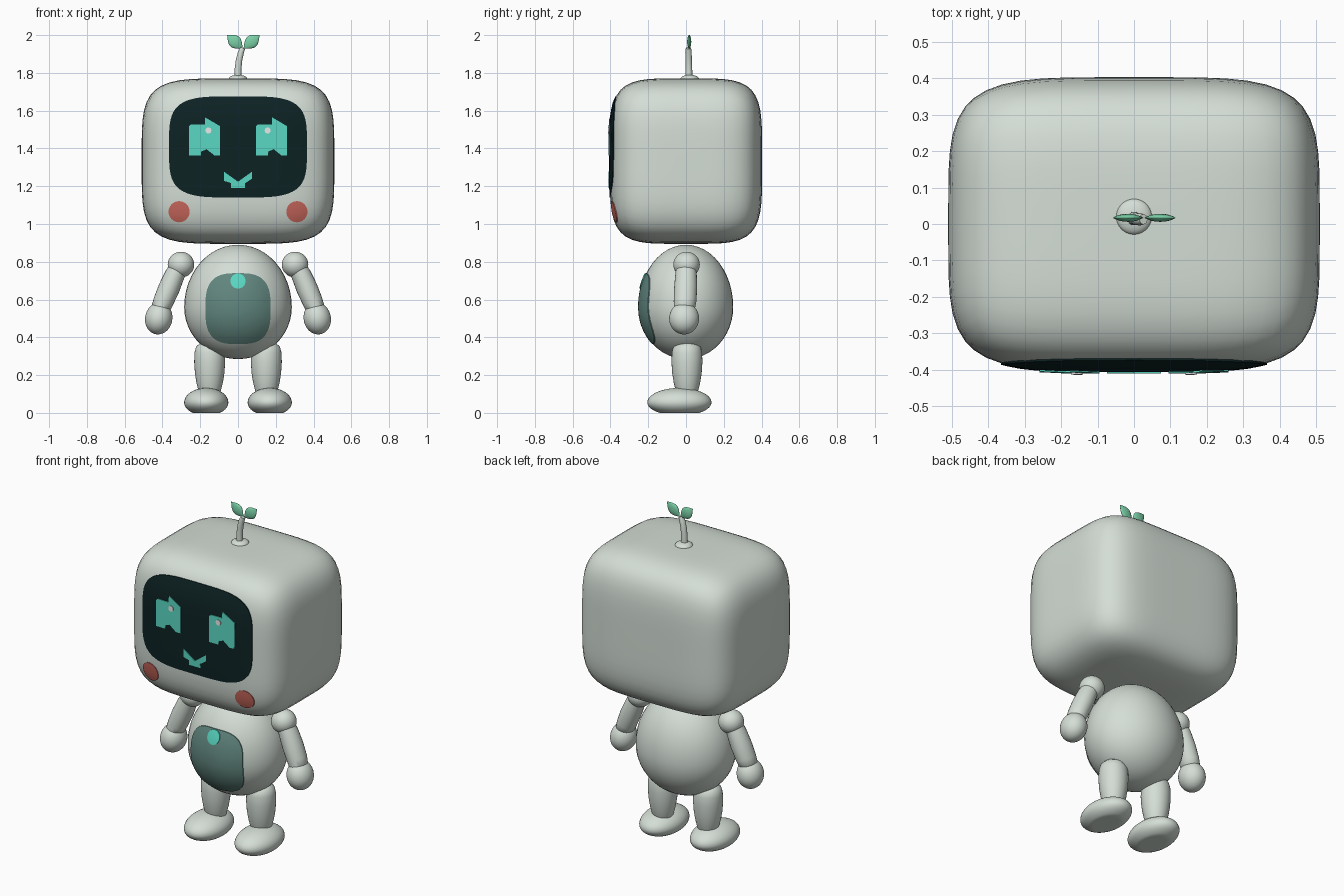
import bpy, bmesh
from math import sin, cos, pi, copysign
from mathutils import Vector

if "Cube" in bpy.data.objects:
    bpy.data.objects.remove(bpy.data.objects["Cube"])


def material(name, *rgb):
    m = bpy.data.materials.new(name)
    m.use_nodes = True
    m.diffuse_color = (*rgb, 1)
    m.node_tree.nodes["Principled BSDF"].inputs["Base Color"].default_value = (*rgb, 1)
    return m


shell = material("pale grey shell", .66, .73, .67)
glass = material("dark screen", .004, .016, .017)
glow = material("turquoise glow", .10, .68, .54)
blush = material("coral blush", .60, .14, .11)
slate = material("slate green panel", .12, .24, .21)
leaf_green = material("leaf green", .20, .64, .39)
white = material("white glint", .8, .8, .8)


def finish(name, bm, mat):
    me = bpy.data.meshes.new(name)
    bmesh.ops.recalc_face_normals(bm, faces=bm.faces)
    bm.to_mesh(me)
    bm.free()
    me.materials.append(mat)
    ob = bpy.data.objects.new(name, me)
    bpy.context.collection.objects.link(ob)
    bpy.ops.object.select_all(action='DESELECT')
    ob.select_set(True)
    bpy.context.view_layer.objects.active = ob
    bpy.ops.object.shade_smooth_by_angle(angle=pi / 4)
    return ob


def bridge(bm, rings):
    for a, b in zip(rings, rings[1:]):
        for i in range(len(a)):
            j = (i + 1) % len(a)
            bm.faces.new((a[i], a[j], b[j], b[i]))


def blob(name, centre, rx, ry, up, down, mat=shell, floor=None):
    """Ellipsoid with separate upper and lower heights, optionally flattened on a floor."""
    bm = bmesh.new()
    bmesh.ops.create_uvsphere(bm, u_segments=40, v_segments=24, radius=1)
    for v in bm.verts:
        x, y, z = v.co
        v.co = Vector(centre) + Vector((x * rx, y * ry, z * (up if z > 0 else down)))
        if floor is not None:
            v.co.z = max(v.co.z, floor)
    return finish(name, bm, mat)


def loft(name, stations, mat=shell, sides=24):
    """Elliptical rings (x, y, z, in-plane radius, depth radius) along a path."""
    bm = bmesh.new()
    pts = [Vector(s[:3]) for s in stations]
    rings = []
    for i, s in enumerate(stations):
        along = pts[min(i + 1, len(pts) - 1)] - pts[max(i - 1, 0)]
        side = along.cross(Vector((0, 1, 0))).normalized()
        rings.append([bm.verts.new(pts[i] + side * s[3] * cos(a) + Vector((0, s[4] * sin(a), 0)))
                      for a in (2 * pi * k / sides for k in range(sides))])
    bridge(bm, rings)
    bm.faces.new(rings[0])
    bm.faces.new(rings[-1])
    return finish(name, bm, mat)


# Surfaces that the face and belly details follow
HEAD_Z, HEAD, POWER = 1.333, Vector((.51, .403, .438)), 4.6
BODY_Z, BODY_X, BODY_Y, BODY_UP, BODY_DOWN = .56, .285, .25, .33, .275


def head_front(x, z):
    rest = 1 - abs(x / HEAD.x) ** POWER - abs((z - HEAD_Z) / HEAD.z) ** POWER
    return -HEAD.y * max(rest, 0) ** (1 / POWER)


def body_front(x, z):
    h = BODY_UP if z > BODY_Z else BODY_DOWN
    return -BODY_Y * max(1 - (x / BODY_X) ** 2 - ((z - BODY_Z) / h) ** 2, 0) ** .5


def plate(name, outline, surface, lift, mat, steps=0):
    """Thin plate laid on a surface; steps adds inner rings so that it follows curvature."""
    bm = bmesh.new()
    cx = sum(p[0] for p in outline) / len(outline)
    cz = sum(p[1] for p in outline) / len(outline)
    layers = [(1, lift - .007), (1, lift)]
    layers += [(1 - k / steps, lift) for k in range(1, steps)]
    rings = []
    for scale, off in layers:
        ring = []
        for px, pz in outline:
            x, z = cx + (px - cx) * scale, cz + (pz - cz) * scale
            ring.append(bm.verts.new((x, surface(x, z) - off, z)))
        rings.append(ring)
    bridge(bm, rings)
    bm.faces.new(rings[-1])
    return finish(name, bm, mat)


def rounded(cx, cz, rx, rz, power=2, count=48):
    def f(c):
        return copysign(abs(c) ** (2 / power), c)
    angles = [2 * pi * k / count for k in range(count)]
    return [(cx + rx * f(cos(a)), cz + rz * f(sin(a))) for a in angles]


# Head: rounded box
bm = bmesh.new()
bmesh.ops.create_cube(bm, size=2)
bmesh.ops.subdivide_edges(bm, edges=bm.edges[:], cuts=15, use_grid_fill=True)
for v in bm.verts:
    n = sum(abs(c) ** POWER for c in v.co) ** (1 / POWER)
    v.co = Vector(c / n * h for c, h in zip(v.co, HEAD)) + Vector((0, 0, HEAD_Z))
finish("head", bm, shell)

# Face
plate("face_screen", rounded(0, 1.408, .365, .268, 4, 64), head_front, .004, glass, 8)
eye = [(0, 0), (.063, 0), (.066, .022), (.085, .028), (.092, .034), (.135, 0), (.165, 0),
       (.165, .155), (.085, .202), (.085, .165), (.012, .165), (0, .155)]
for side, left_edge, glint in (("right", -.26, -.157), ("left", .095, .157)):
    plate(side + "_eye", [(left_edge + x, 1.363 + z) for x, z in eye], head_front, .008, glow)
    plate(side + "_eye_glint", rounded(glint, 1.495, .016, .016, 2, 20), head_front, .012, white)
mouth = [(-.074, 1.277), (0, 1.224), (.074, 1.277), (.074, 1.24), (.037, 1.215),
         (.037, 1.19), (-.037, 1.19), (-.037, 1.217), (-.074, 1.228)]
plate("mouth", mouth, head_front, .008, glow)

# Body with belly panel and button
blob("body", (0, 0, BODY_Z), BODY_X, BODY_Y, BODY_UP, BODY_DOWN)
plate("belly_panel", rounded(0, .552, .173, .188, 3), body_front, .004, slate, 8)
plate("belly_button", rounded(0, .698, .04, .04, 2, 32), body_front, .009, glow, 3)

# Paired parts
for side, s in (("left", 1), ("right", -1)):
    plate(side + "_cheek", rounded(s * .312, 1.065, .056, .056, 2, 32), head_front, .004, blush, 4)
    blob(side + "_shoulder", (s * .302, .003, .785), .07, .07, .068, .068)
    loft(side + "_arm", [(s * .305, 0, .79, .045, .05), (s * .335, 0, .73, .053, .057),
                         (s * .365, -.002, .66, .057, .061), (s * .395, -.005, .59, .054, .06),
                         (s * .41, -.008, .55, .05, .055), (s * .415, -.008, .53, .03, .03)])
    hand = blob(side + "_hand", (0, 0, 0), .072, .079, .087, .084)
    hand.location = (s * .42, -.01, .499)
    hand.rotation_euler.y = -s * .2
    leg = [(.09, .05), (.12, .06), (.16, .07), (.21, .078), (.27, .082),
           (.32, .08), (.35, .072), (.37, .05), (.375, .01)]
    loft(side + "_leg", [(s * .15, .005, z, r, r) for z, r in leg], sides=32)
    blob(side + "_foot", (s * .168, -.035, .055), .117, .17, .077, .07, floor=0)

# Sprout on top of the head
blob("sprout_base", (0, .02, 1.768), .049, .049, .022, .02)
loft("sprout_stem", [(0, .015, 1.76, .019, .019), (0, .015, 1.82, .018, .018),
                     (.006, .014, 1.87, .017, .017), (.016, .013, 1.91, .016, .017),
                     (.026, .013, 1.932, .012, .014)], sides=16)
for name, base, tip in (("right_leaf", (.024, 1.93), (-.057, 2.0)),
                        ("left_leaf", (.03, 1.93), (.114, 2.0))):
    stations = []
    for k in range(13):
        t = k / 12
        w = max(sin(pi * t), .02)
        stations.append((base[0] + (tip[0] - base[0]) * t, .017, base[1] + (tip[1] - base[1]) * t,
                         .034 * w, .011 * w))
    loft(name, stations, leaf_green, 16)
